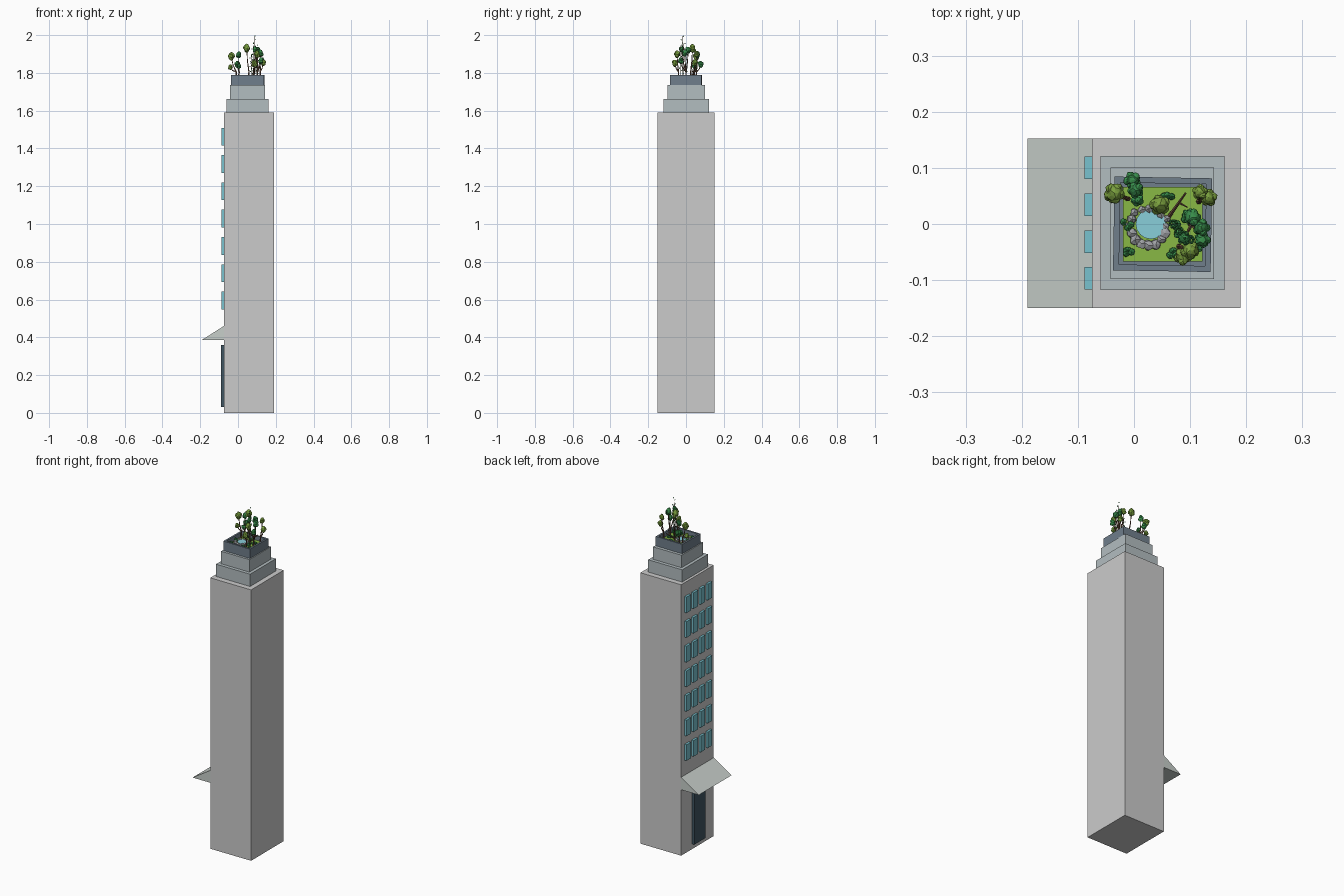
import bpy, bmesh, math, random
from mathutils import Matrix, Vector

if "Cube" in bpy.data.objects:
    bpy.data.objects.remove(bpy.data.objects["Cube"])

random.seed(4)


def mat(name, r, g, b):
    m = bpy.data.materials.new(name)
    m.diffuse_color = (r, g, b, 1)
    m.use_nodes = True
    m.node_tree.nodes["Principled BSDF"].inputs["Base Color"].default_value = m.diffuse_color
    return m


STONE = mat("pale_stone", 0.45, 0.51, 0.53)
SLATE = mat("slate", 0.16, 0.21, 0.26)
GLASS = mat("window_teal", 0.19, 0.54, 0.62)
DOOR = mat("door_navy", 0.05, 0.09, 0.12)
AWNING = mat("awning_pale", 0.57, 0.62, 0.59)
GRASS = mat("grass", 0.25, 0.48, 0.06)
LIGHT = mat("leaf_light", 0.2, 0.36, 0.05)
DARK = mat("leaf_dark", 0.04, 0.27, 0.07)
BARK = mat("bark", 0.16, 0.08, 0.05)
WATER = mat("water", 0.25, 0.62, 0.7)
ROCK = mat("rock", 0.35, 0.36, 0.38)


def finish(name, bm, material=None):
    bmesh.ops.recalc_face_normals(bm, faces=bm.faces[:])
    me = bpy.data.meshes.new(name)
    bm.to_mesh(me)
    bm.free()
    ob = bpy.data.objects.new(name, me)
    bpy.context.collection.objects.link(ob)
    if material:
        me.materials.append(material)
    return ob


def add_box(bm, x, y, z):
    c = Vector(((x[0] + x[1]) / 2, (y[0] + y[1]) / 2, (z[0] + z[1]) / 2))
    s = (x[1] - x[0], y[1] - y[0], z[1] - z[0])
    bmesh.ops.create_cube(bm, size=1, matrix=Matrix.Translation(c) @ Matrix.Diagonal((*s, 1)))


def box(name, x, y, z, material=None):
    bm = bmesh.new()
    add_box(bm, x, y, z)
    return finish(name, bm, material)


def add_blob(bm, c, r, tall=1.0, rough=0.1, sub=2):
    m = Matrix.Translation(c) @ Matrix.Diagonal((r, r, r * tall, 1))
    new = bmesh.ops.create_icosphere(bm, subdivisions=sub, radius=1, matrix=m)["verts"]
    for v in new:
        v.co += (v.co - Vector(c)) * random.uniform(-rough, rough)


def add_limb(bm, a, b, r1, r2, sides=6):
    a, b = Vector(a), Vector(b)
    d = b - a
    m = Matrix.Translation((a + b) / 2) @ d.to_track_quat("Z", "Y").to_matrix().to_4x4()
    bmesh.ops.create_cone(bm, cap_ends=True, segments=sides, radius1=r1, radius2=r2,
                          depth=d.length, matrix=m)


# Tower and stepped crown
box("tower", (-0.075, 0.19), (-0.15, 0.152), (0, 1.59))
box("lower_step", (-0.06, 0.161), (-0.118, 0.121), (1.59, 1.662), STONE)
box("upper_step", (-0.042, 0.143), (-0.098, 0.101), (1.662, 1.735), STONE)

# Window grid and door on the -x face
bm = bmesh.new()
for row in range(7):
    for col in range(4):
        z, y = 0.548 + 0.1445 * row, -0.117 + 0.0657 * col
        add_box(bm, (-0.088, -0.074), (y, y + 0.04), (z, z + 0.094))
finish("windows", bm, GLASS)
box("door", (-0.09, -0.074), (-0.05, 0.05), (0.03, 0.36), DOOR)

# Wedge awning over the door
bm = bmesh.new()
prof = [(-0.19, 0.387), (-0.075, 0.387), (-0.075, 0.46)]
face = bm.faces.new([bm.verts.new((x, -0.15, z)) for x, z in prof])
ext = bmesh.ops.extrude_face_region(bm, geom=[face])["geom"]
bmesh.ops.translate(bm, vec=(0, 0.302, 0), verts=[g for g in ext if isinstance(g, bmesh.types.BMVert)])
finish("awning", bm, AWNING)

# Hollow roof planter, turned very slightly
FLOOR = 1.768
bm = bmesh.new()
add_box(bm, (-0.036, 0.138), (-0.084, 0.083), (1.735, 1.79))
top = max(bm.faces, key=lambda f: f.calc_center_median().z)
bmesh.ops.inset_region(bm, faces=[top], thickness=0.015)
ext = bmesh.ops.extrude_face_region(bm, geom=[top])["geom"]
bmesh.ops.delete(bm, geom=[top], context="FACES")
bmesh.ops.translate(bm, vec=(0, 0, -0.028), verts=[g for g in ext if isinstance(g, bmesh.types.BMVert)])
bmesh.ops.rotate(bm, cent=(0.05, 0, 0), matrix=Matrix.Rotation(math.radians(-1), 3, "Z"), verts=bm.verts[:])
finish("planter", bm, SLATE)
box("lawn", (-0.02, 0.122), (-0.067, 0.066), (1.76, FLOOR), GRASS)

# Pond with a ring of boulders
bm = bmesh.new()
add_limb(bm, (0.03, 0.0, FLOOR - 0.002), (0.03, 0.0, FLOOR + 0.006), 0.027, 0.027, 16)
finish("pond", bm, WATER)
bm = bmesh.new()
for i in range(16):
    a = i * math.tau / 16
    r = random.uniform(0.006, 0.011)
    d = random.uniform(0.03, 0.036)
    add_blob(bm, (0.026 + d * math.cos(a), -0.004 + d * math.sin(a), FLOOR + 0.004), r, 0.9, 0.15, 1)
finish("boulders", bm, ROCK)

# Trees: root position, then canopy clumps (x, y, z, radius)
trees = [
    (LIGHT, (-0.012, 0.045), [(-0.035, 0.055, 1.888, 0.019), (-0.04, 0.05, 1.83, 0.013)]),
    (DARK, (0.003, 0.055), [(-0.003, 0.078, 1.845, 0.016), (0.003, 0.06, 1.895, 0.015),
                            (0.006, 0.043, 1.835, 0.012)]),
    (LIGHT, (0.055, 0.025), [(0.046, 0.034, 1.93, 0.019)]),
    (LIGHT, (0.115, 0.04), [(0.133, 0.047, 1.855, 0.016), (0.118, 0.057, 1.9, 0.014)]),
    (DARK, (0.1, 0.0), [(0.104, 0.012, 1.92, 0.016), (0.12, -0.006, 1.905, 0.016),
                        (0.122, -0.028, 1.865, 0.015), (0.09, -0.025, 1.925, 0.013)]),
    (LIGHT, (0.08, -0.04), [(0.087, -0.058, 1.85, 0.016), (0.1, -0.047, 1.9, 0.017)]),
]
for n, (leaf, (x, y), clumps) in enumerate(trees, 1):
    wood, crown = bmesh.new(), bmesh.new()
    fork = (x + 0.003, y, 1.805)
    add_limb(wood, (x, y, FLOOR - 0.003), fork, 0.005, 0.0035)
    for cx, cy, cz, r in clumps:
        mid = ((fork[0] + cx * 2) / 3, (fork[1] + cy * 2) / 3, (fork[2] + cz) / 2 - 0.004)
        add_limb(wood, fork, mid, 0.0035, 0.0025)
        add_limb(wood, mid, (cx, cy, cz), 0.0025, 0.0015)
        add_blob(crown, (cx, cy, cz), r * 0.8, 1.5)
        for k in range(5):
            a = k * math.tau / 5 + n
            dz = random.uniform(-0.6, 0.6) * r
            add_blob(crown, (cx + 0.5 * r * math.cos(a), cy + 0.5 * r * math.sin(a), cz + dz), r * 0.5, 1.2)
    finish(f"tree_{n}_trunk", wood, BARK)
    finish(f"tree_{n}_leaves", crown, leaf)

# Tall thin stems with small leaves
stems, leaves = bmesh.new(), bmesh.new()
for x, y, top_z in [(0.088, -0.02, 1.998), (0.08, -0.012, 1.96), (0.1, -0.028, 1.95), (0.07, 0.0, 1.9)]:
    add_limb(stems, (x, y, FLOOR), (x, y, top_z - 0.004), 0.0015, 0.0007, 5)
    for i in range(12):
        a, z = i * 2.4, FLOOR + 0.03 + (top_z - FLOOR - 0.034) * i / 11
        add_blob(leaves, (x + 0.006 * math.cos(a), y + 0.006 * math.sin(a), z), 0.003, 1.3, 0.1, 1)
finish("tall_stems", stems, BARK)
finish("tall_stem_leaves", leaves, DARK)

# Low shrubs on the lawn and a leaning branch
bm = bmesh.new()
for x, y in [(-0.008, -0.048), (0.07, -0.052), (0.08, -0.022), (0.075, -0.005), (0.095, 0.015),
             (0.06, 0.05), (-0.012, 0.0), (0.11, -0.05)]:
    for k in range(4):
        add_blob(bm, (x + random.uniform(-.007, .007), y + random.uniform(-.007, .007), FLOOR + 0.007), 0.007, 1.2, 0.15, 1)
finish("shrubs", bm, DARK)
bm = bmesh.new()
add_limb(bm, (0.06, 0.01, FLOOR), (0.092, 0.055, 1.81), 0.004, 0.002)
add_limb(bm, (0.08, 0.038, 1.79), (0.095, 0.03, 1.83), 0.0025, 0.001)
finish("leaning_branch", bm, BARK)
